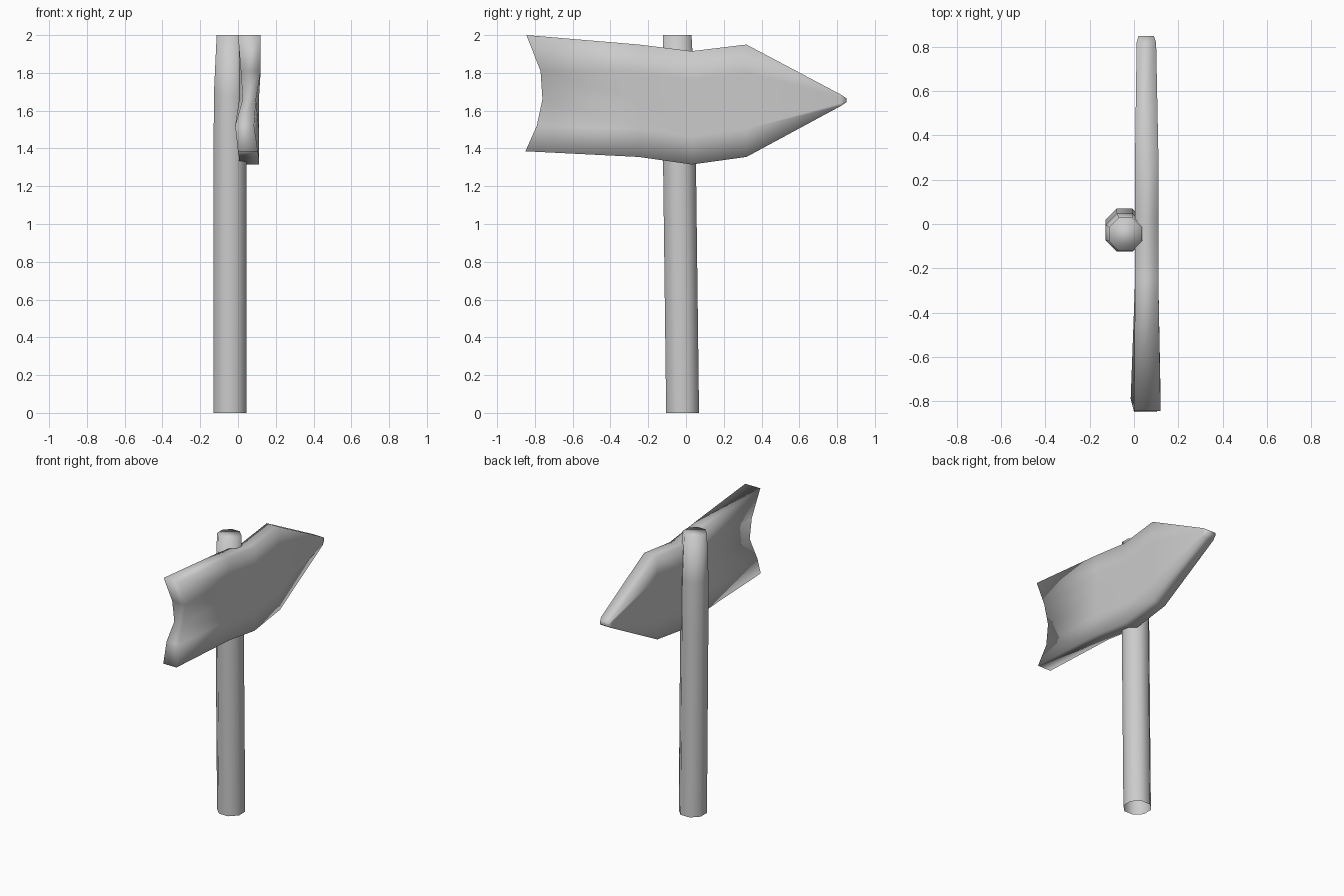
import bpy, bmesh
from math import cos, sin, pi

cube = bpy.data.objects.get("Cube")
if cube:
    bpy.data.objects.remove(cube, do_unlink=True)

# Single plain grey
grey = bpy.data.materials.new("plain_grey")
grey.use_nodes = True
grey.diffuse_color = (0.6, 0.6, 0.6, 1)
grey.node_tree.nodes["Principled BSDF"].inputs["Base Color"].default_value = (0.6, 0.6, 0.6, 1)


def finish(name, bm):
    bmesh.ops.recalc_face_normals(bm, faces=bm.faces)
    mesh = bpy.data.meshes.new(name)
    bm.to_mesh(mesh)
    bm.free()
    mesh.materials.append(grey)
    mesh.shade_smooth()
    obj = bpy.data.objects.new(name, mesh)
    bpy.context.collection.objects.link(obj)
    return obj


def loft(bm, rings):
    """Skin closed rings of points and return the vertex rings."""
    rows = [[bm.verts.new(p) for p in ring] for ring in rings]
    for a, b in zip(rows, rows[1:]):
        for i in range(len(a)):
            j = (i + 1) % len(a)
            bm.faces.new((a[i], a[j], b[j], b[i]))
    return rows


# Post: leaning octagonal tube, capped on top and open underneath
def octagon(x, y, z, half):
    r = half / cos(pi / 8)
    return [(x + r * cos((k + 0.5) * pi / 4), y + r * sin((k + 0.5) * pi / 4), z)
            for k in range(8)]


bm = bmesh.new()
post = loft(bm, [octagon(-0.042, -0.018, 0, 0.087),
                 octagon(-0.042, -0.034, 1.3, 0.087),
                 octagon(-0.042, -0.038, 1.68, 0.086),
                 octagon(-0.038, -0.046, 2.0, 0.075)])
bm.faces.new(post[-1])
finish("post", bm)


# Arrow board: cross-sections of five heights, each with a back and a front
def section(ys, zs, backs, fronts):
    front = list(zip(fronts, ys, zs))
    back = list(zip(backs, ys, zs))
    return front + back[::-1]


def plain(y, top, bottom, back=0.005, front=0.11, shoulder=0.25):
    h = top - bottom
    zs = [top, top - shoulder * h, (top + bottom) / 2, bottom + shoulder * h, bottom]
    return section([y] * 5, zs, [back] * 5, [front] * 5)


bm = bmesh.new()
board = loft(bm, [
    section([-0.845, -0.77, -0.76, -0.79, -0.85], [2.0, 1.81, 1.66, 1.52, 1.385],
            [0.0, 0.015, 0.025, -0.015, 0.0], [0.12, 0.12, 0.095, 0.085, 0.105]),
    plain(-0.25, 1.95, 1.355),
    plain(0.03, 1.915, 1.315),
    plain(0.32, 1.95, 1.355),
    plain(0.82, 1.685, 1.625, 0.012, 0.1),
    plain(0.85, 1.665, 1.645, 0.02, 0.09)])

# Close the notched tail and the blunt tip with strips across the thickness
for ring in (board[0], board[-1]):
    for i in range(4):
        bm.faces.new((ring[i], ring[i + 1], ring[8 - i], ring[9 - i]))
finish("arrow_board", bm)
